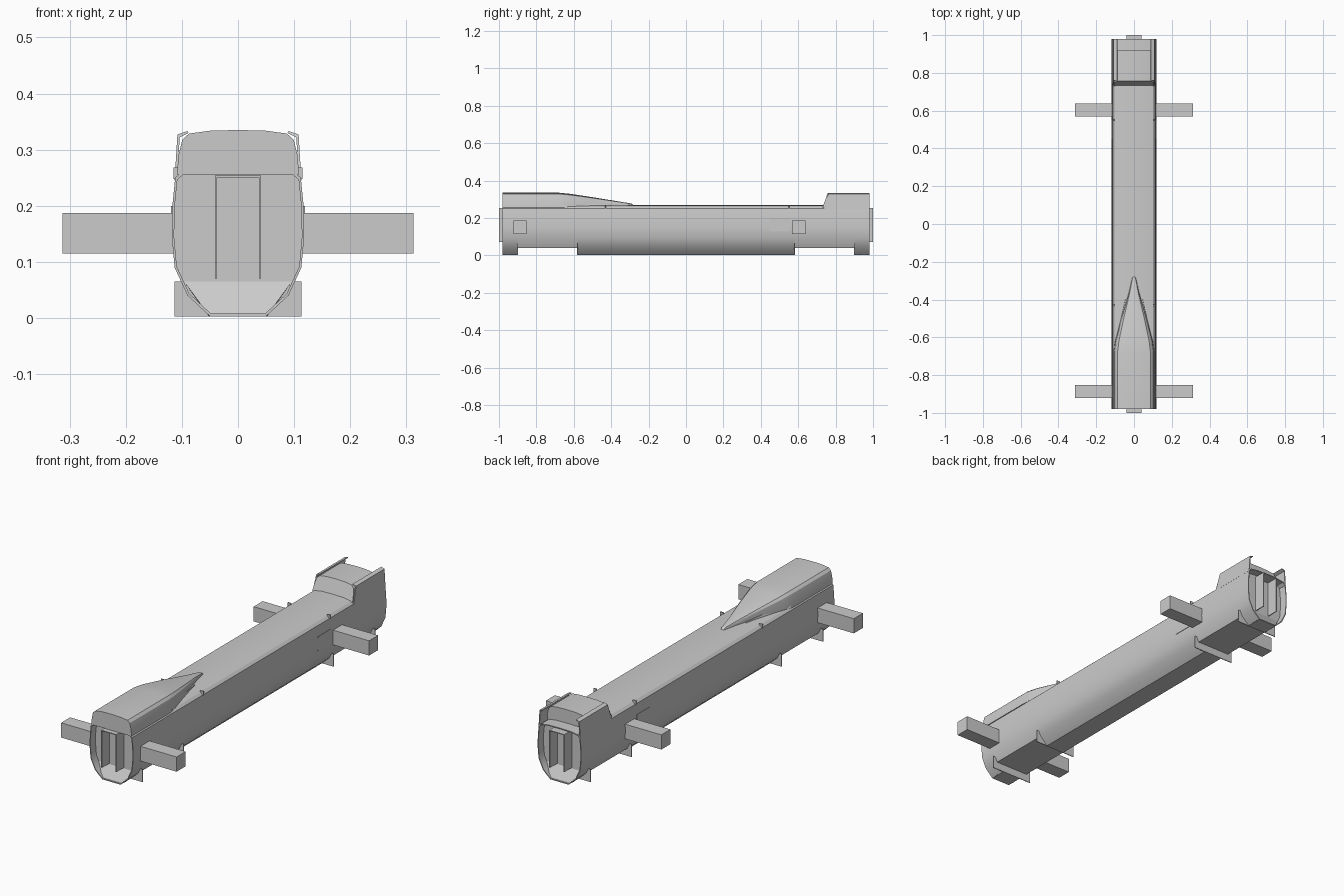
import bpy, bmesh, math

cube = bpy.data.objects.get("Cube")
if cube:
    bpy.data.objects.remove(cube, do_unlink=True)

grey = bpy.data.materials.new("plain_grey")
grey.diffuse_color = (0.6, 0.6, 0.6, 1)
grey.use_nodes = True
grey.node_tree.nodes["Principled BSDF"].inputs["Base Color"].default_value = (0.6, 0.6, 0.6, 1)


def finish(name, bm, smooth=False):
    bmesh.ops.recalc_face_normals(bm, faces=bm.faces)
    me = bpy.data.meshes.new(name)
    bm.to_mesh(me)
    bm.free()
    me.materials.append(grey)
    ob = bpy.data.objects.new(name, me)
    bpy.context.collection.objects.link(ob)
    if smooth:
        bpy.ops.object.select_all(action='DESELECT')
        bpy.context.view_layer.objects.active = ob
        ob.select_set(True)
        bpy.ops.object.shade_smooth_by_angle(angle=math.radians(25))
    return ob


def loft(name, rings, caps=True, closed=False, smooth=True):
    """Skin a list of equal-length rings of 3D points."""
    bm = bmesh.new()
    vs = [[bm.verts.new(p) for p in r] for r in rings]
    n = len(vs[0])
    pairs = list(zip(vs, vs[1:])) + ([(vs[-1], vs[0])] if closed else [])
    for a, b in pairs:
        for i in range(n):
            j = (i + 1) % n
            bm.faces.new((a[i], a[j], b[j], b[i]))
    if caps and not closed:
        bm.faces.new(vs[0])
        bm.faces.new(vs[-1])
    return finish(name, bm, smooth)


def box(name, x0, x1, y0, y1, z0, z1):
    ring = [(x0, z0), (x1, z0), (x1, z1), (x0, z1)]
    return loft(name, [[(x, y, z) for x, z in ring] for y in (y0, y1)], smooth=False)


def mirrored(half):
    """Close a right-half outline whose last point lies on the centre line."""
    return half + [(-x, z) for x, z in reversed(half[:-1])]


def at(profile, y):
    return [(x, y, z) for x, z in profile]


# Body outlines: full depth, and raised floor over the running gear
upper = [(0.113, 0.09), (0.118, 0.145), (0.117, 0.2), (0.112, 0.25),
         (0.1, 0.261), (0.06, 0.267), (0, 0.268)]
full = mirrored([(0.05, 0.003), (0.09, 0.04)] + upper)
raised = mirrored([(0.06, 0.04), (0.09, 0.04)] + upper)
inner = [(x * 0.965, 0.14 + (z - 0.14) * 0.965) for x, z in full]

END, WALL, BAY0, BAY1 = 0.98, 0.94, 0.9, 0.58

loft("body_middle", [at(full, -BAY1), at(full, BAY1)])
for s, tag in ((-1, "front"), (1, "back")):
    loft(tag + "_body_over_gear", [at(raised, s * BAY1), at(raised, s * BAY0)])
    loft(tag + "_body_end", [at(full, s * BAY0), at(full, s * WALL)])
    # Open rim around the recessed end wall
    loft(tag + "_end_rim", [at(full, s * WALL), at(full, s * END),
                            at(inner, s * END), at(inner, s * WALL)], closed=True)
    # Sloping sill at the foot of the recess
    loft(tag + "_end_sill", [
        [(x, s * WALL, 0.003), (x, s * 0.976, 0.005), (x * k, s * WALL, 0.065)]
        for x, k in ((-0.052, 1.85), (0.052, 1.85))], smooth=False)
    # Gangway surround: two jambs and a lintel
    y0, y1 = sorted((s * 0.935, s * 1.0))
    for sx in (-1, 1):
        a, b = sorted((sx * 0.037, sx * 0.041))
        box(tag + "_gangway_jamb", a, b, y0, y1, 0.07, 0.254)
    box(tag + "_gangway_lintel", -0.041, 0.041, y0, y1, 0.25, 0.254)
    # Cross plates either side of each gear bay
    for y in (BAY0, BAY1):
        box(tag + "_bay_plate", -0.113, 0.113, s * y - 0.002, s * y + 0.002, 0.003, 0.065)

# Cross bars
for tag, y in (("front", -0.887), ("back", 0.603)):
    for sx in (-1, 1):
        a, b = sorted((sx * 0.1, sx * 0.313))
        box(tag + "_side_bar", a, b, y - 0.035, y + 0.035, 0.115, 0.187)


# Raised roof sections, scaled from one rounded outline
def hump(y, w, top, base=0.256, shift=0.0):
    shape = mirrored([(1.0, 0), (0.97, 0.45), (0.91, 0.78), (0.8, 0.92), (0.45, 0.985), (0, 1.0)])
    return [(x * w, y + shift * f, base + (top - base) * f) for x, f in shape]


loft("front_roof_fairing", [
    hump(-0.98, 0.109, 0.335), hump(-0.68, 0.109, 0.335), hump(-0.62, 0.1, 0.329),
    hump(-0.5, 0.068, 0.311), hump(-0.36, 0.027, 0.288), hump(-0.29, 0.011, 0.277),
    hump(-0.28, 0.008, 0.268)])
loft("back_roof_housing", [hump(0.73, 0.109, 0.334, shift=0.028), hump(0.92, 0.109, 0.334)])

# Low side wedges flanking the tapered fairing
for sx in (-1, 1):
    loft("fairing_side_wedge", [
        [(sx * 0.108, -0.66, 0.258), (sx * 0.1, -0.66, 0.29), (sx * 0.06, -0.66, 0.29)],
        [(sx * 0.05, -0.4, 0.262), (sx * 0.045, -0.4, 0.269), (sx * 0.03, -0.4, 0.269)]],
        smooth=False)
    # Upright cheeks beside the rear housing
    loft("back_roof_cheek", [
        [(sx * 0.113, y, 0.245), (sx * 0.108, y + d, 0.327),
         (sx * 0.09, y + d, 0.333), (sx * 0.088, y + d, 0.33),
         (sx * 0.104, y + d, 0.322), (sx * 0.108, y, 0.245)]
        for y, d in ((0.735, 0.025), (0.98, 0.0))], smooth=False)
    # Small roof-edge brackets and a shallow side panel
    for y in (-0.43, 0.55):
        a, b = sorted((sx * 0.098, sx * 0.115))
        box("roof_edge_bracket", a, b, y - 0.003, y + 0.003, 0.248, 0.268)
    a, b = sorted((sx * 0.114, sx * 0.119))
    box("side_panel", a, b, 0.45, 0.55, 0.13, 0.2)
